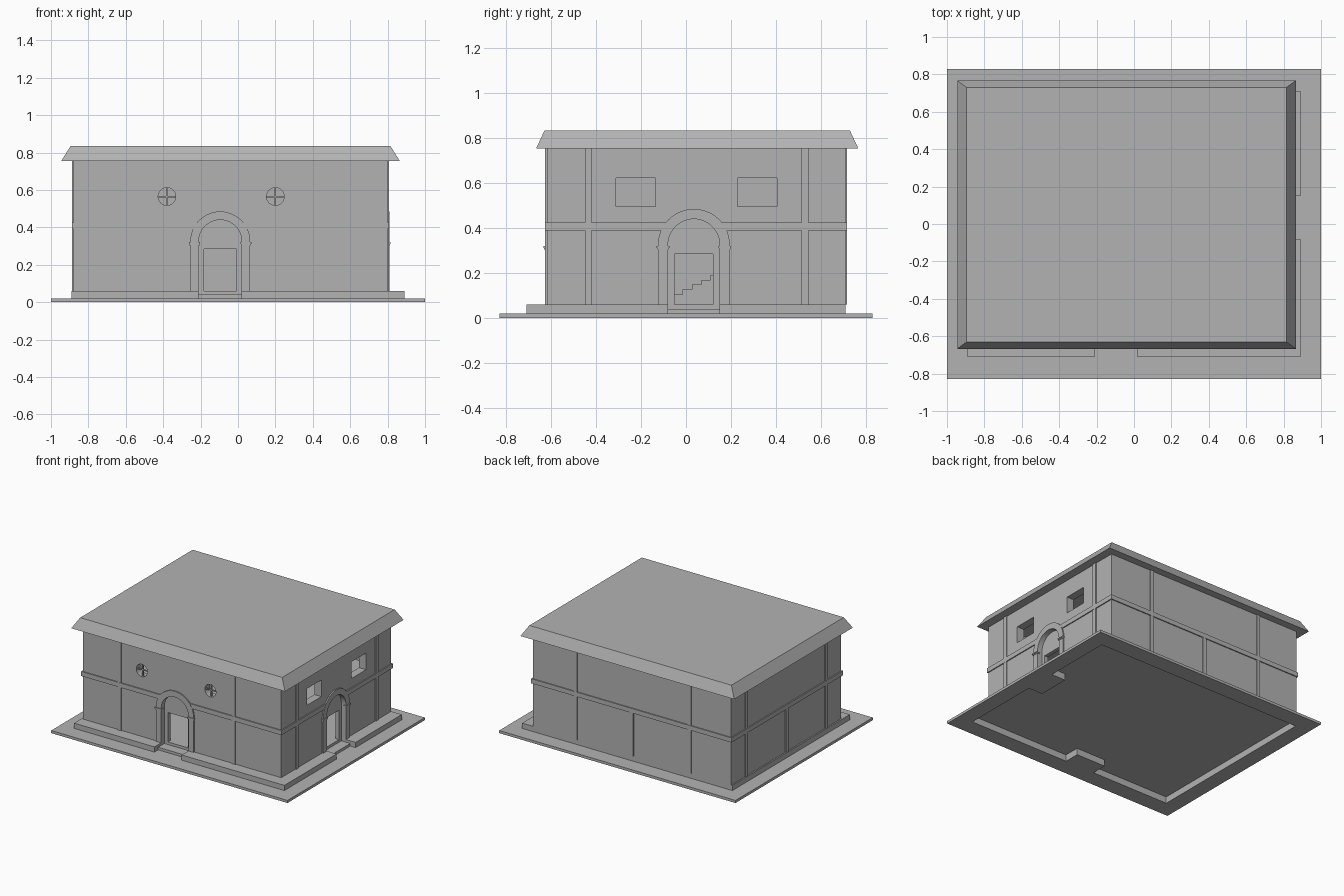
import bpy, bmesh, math

if "Cube" in bpy.data.objects:
    bpy.data.objects.remove(bpy.data.objects["Cube"])

stone = bpy.data.materials.new("plain_grey")
stone.use_nodes = True
GREY = (0.45, 0.45, 0.45, 1)
stone.diffuse_color = GREY
stone.node_tree.nodes["Principled BSDF"].inputs["Base Color"].default_value = GREY

# Main dimensions
X0, X1, Y0, Y1 = -0.88, 0.80, -0.62, 0.71
PLINTH_X, PLINTH_Y, PLINTH_TOP = 0.89, 0.71, 0.06
EAVES, THICK, NICHE = 0.755, 0.06, 0.03
BAND_LOW, BAND_TOP = 0.39, 0.425
SPRING, R_IN, R_OUT = 0.325, 0.115, 0.16
DOORS = {"front": -0.095, "right": 0.035}


def loft(name, low, high):
    """Closed solid between two matching outlines."""
    bm = bmesh.new()
    a = [bm.verts.new(p) for p in low]
    b = [bm.verts.new(p) for p in high]
    bm.faces.new(a)
    bm.faces.new(b)
    n = len(a)
    for i in range(n):
        j = (i + 1) % n
        bm.faces.new((a[i], a[j], b[j], b[i]))
    bmesh.ops.recalc_face_normals(bm, faces=bm.faces)
    mesh = bpy.data.meshes.new(name)
    bm.to_mesh(mesh)
    bm.free()
    mesh.materials.append(stone)
    obj = bpy.data.objects.new(name, mesh)
    bpy.context.collection.objects.link(obj)
    return obj


def rect(a0, a1, b0, b1):
    return [(a0, b0), (a1, b0), (a1, b1), (a0, b1)]


def slab(name, outline, z0, z1):
    return loft(name, [(x, y, z0) for x, y in outline], [(x, y, z1) for x, y in outline])


def box(name, x0, x1, y0, y1, z0, z1):
    return slab(name, rect(x0, x1, y0, y1), z0, z1)


def on_side(side, u, d, z):
    """Point at u along a wall, d outward from it."""
    return {"front": (u, Y0 - d, z), "back": (u, Y1 + d, z),
            "right": (X1 + d, u, z), "left": (X0 - d, u, z)}[side]


def panel(name, side, outline, d0, d1):
    """Outline drawn on a wall, given depth from d0 to d1."""
    return loft(name, [on_side(side, u, d0, z) for u, z in outline],
                [on_side(side, u, d1, z) for u, z in outline])


def cut(obj, cutters):
    for c in cutters:
        mod = obj.modifiers.new("cut", "BOOLEAN")
        mod.operation, mod.solver, mod.object = "DIFFERENCE", "EXACT", c
    bpy.context.view_layer.update()
    mesh = bpy.data.meshes.new_from_object(
        obj.evaluated_get(bpy.context.evaluated_depsgraph_get()))
    obj.modifiers.clear()
    obj.data = mesh


def arc(u, z, r, start, end, steps):
    return [(u + r * math.cos(start + (end - start) * i / steps),
             z + r * math.sin(start + (end - start) * i / steps)) for i in range(steps + 1)]


def plan(inset):
    """Plinth outline with a notch for each doorway."""
    x, y = PLINTH_X - inset, PLINTH_Y - inset
    w = R_IN + inset
    f, r = DOORS["front"], DOORS["right"]
    back, side = Y0 + NICHE + inset, X1 - NICHE - inset
    return [(-x, -y), (f - w, -y), (f - w, back), (f + w, back), (f + w, -y), (x, -y),
            (x, r - w), (side, r - w), (side, r + w), (x, r + w), (x, y), (-x, y)]


# Ground slab and hollow plinth
hollow = slab("hollow_cutter", plan(0.01), -0.1, 0.05)
ground = box("ground_slab", -1, 1, -0.83, 0.83, 0, 0.02)
plinth = slab("plinth", plan(0), 0.002, PLINTH_TOP)
cut(ground, [hollow])
cut(plinth, [hollow])

# Openings
niches, openings = [], []
for side, u in DOORS.items():
    arch = [(u - R_IN, 0.04), (u + R_IN, 0.04)] + arc(u, SPRING, R_IN, 0, math.pi, 24)
    niches.append(panel("niche_cutter", side, arch, -NICHE, 0.1))
    openings.append(panel("door_cutter", side, rect(u - 0.086, u + 0.086, 0.05, 0.285), -0.1, 0.1))
for u in (-0.223, 0.317):
    openings.append(panel("window_cutter", "right", rect(u - 0.088, u + 0.088, 0.495, 0.622), -0.1, 0.1))
ROUND = (-0.38, 0.20)
for u in ROUND:
    circle = arc(u, 0.565, 0.047, 0, math.tau, 32)[:-1]
    openings.append(panel("round_window_cutter", "front", circle, -0.1, 0.1))
room = box("room_cutter", X0 + THICK, X1 - THICK, Y0 + THICK, Y1 - THICK, -0.1, 0.9)

# Walls and the string course around them
walls = box("walls", X0, X1, Y0, Y1, PLINTH_TOP, EAVES)
cut(walls, [room] + niches + openings)
core = box("core_cutter", X0 + 0.01, X1 - 0.01, Y0 + 0.01, Y1 - 0.01, 0, 1)
P = 0.008
band = box("string_course", X0 - P, X1 + P, Y0 - P, Y1 + P, BAND_LOW, BAND_TOP)
cut(band, [core] + niches)

# Doorway surrounds and steps
for side, u in DOORS.items():
    ring = arc(u, SPRING, R_OUT, 0, math.pi, 24) + arc(u, SPRING, R_IN, math.pi, 0, 24)
    panel(side + "_arch", side, ring, -0.01, 0.009)
    for s, hand in ((-1, "a"), (1, "b")):
        a, b = sorted((u + s * R_IN, u + s * R_OUT))
        panel(f"{side}_jamb_{hand}", side, rect(a, b, PLINTH_TOP, SPRING), -0.01, 0.009)
        for k, grow in enumerate((0.003, 0.006)):
            z = 0.304 + 0.008 * k
            panel(f"{side}_impost_{hand}_{k}", side,
                  rect(a - grow, b + grow, z, z + 0.009), -0.01, 0.009 + grow)
    panel(side + "_step", side, rect(u - R_IN, u + R_IN, 0.015, 0.04), -NICHE, 0.045)

# Pilasters: full height ones, and short ones below the band
PILASTERS = {"front": (-0.565, 0.40), "back": (-0.53, 0.435),
             "right": (-0.435, 0.53), "left": (-0.435, 0.53)}
for side, places in PILASTERS.items():
    for i, u in enumerate(places):
        panel(f"{side}_pilaster_{i}", side, rect(u - 0.015, u + 0.015, PLINTH_TOP, EAVES), -0.01, 0.007)
for side, u in (("back", -0.04), ("left", 0.045)):
    panel(side + "_short_pilaster", side, rect(u - 0.015, u + 0.015, PLINTH_TOP, BAND_LOW), -0.01, 0.007)

# Round window glazing bars
for i, u in enumerate(ROUND):
    for name, w, h in (("upright", 0.004, 0.048), ("crossbar", 0.048, 0.004)):
        panel(f"round_window_{name}_{i}", "front",
              rect(u - w, u + w, 0.565 - h, 0.565 + h), -0.02, -0.01)

# Upper floor with a stairwell, and the stairs
IX0, IX1, IY0, IY1 = X0 + THICK, X1 - THICK, Y0 + THICK, Y1 - THICK
STAIR_X = -0.715
box("upper_floor", STAIR_X, IX1, IY0, IY1, 0.392, 0.41)
box("upper_floor_front", IX0, STAIR_X, IY0, -0.10, 0.392, 0.41)
RUN, RISE, COUNT = 0.042, 0.0219, 16
profile = [(-0.10 + RUN * COUNT, PLINTH_TOP), (-0.10, PLINTH_TOP)]
for i in range(COUNT):
    z = PLINTH_TOP + RISE * (i + 1)
    profile += [(-0.10 + RUN * i, z), (-0.10 + RUN * (i + 1), z)]
loft("stairs", [(IX0, y, z) for y, z in profile], [(STAIR_X, y, z) for y, z in profile])

# Flat roof with sloping edges
low, high = rect(-0.945, 0.865, -0.667, 0.767), rect(-0.895, 0.815, -0.63, 0.73)
loft("roof", [(x, y, EAVES) for x, y in low], [(x, y, 0.835) for x, y in high])

# Remove the cutters
for c in [hollow, room, core] + niches + openings:
    bpy.data.objects.remove(c)
